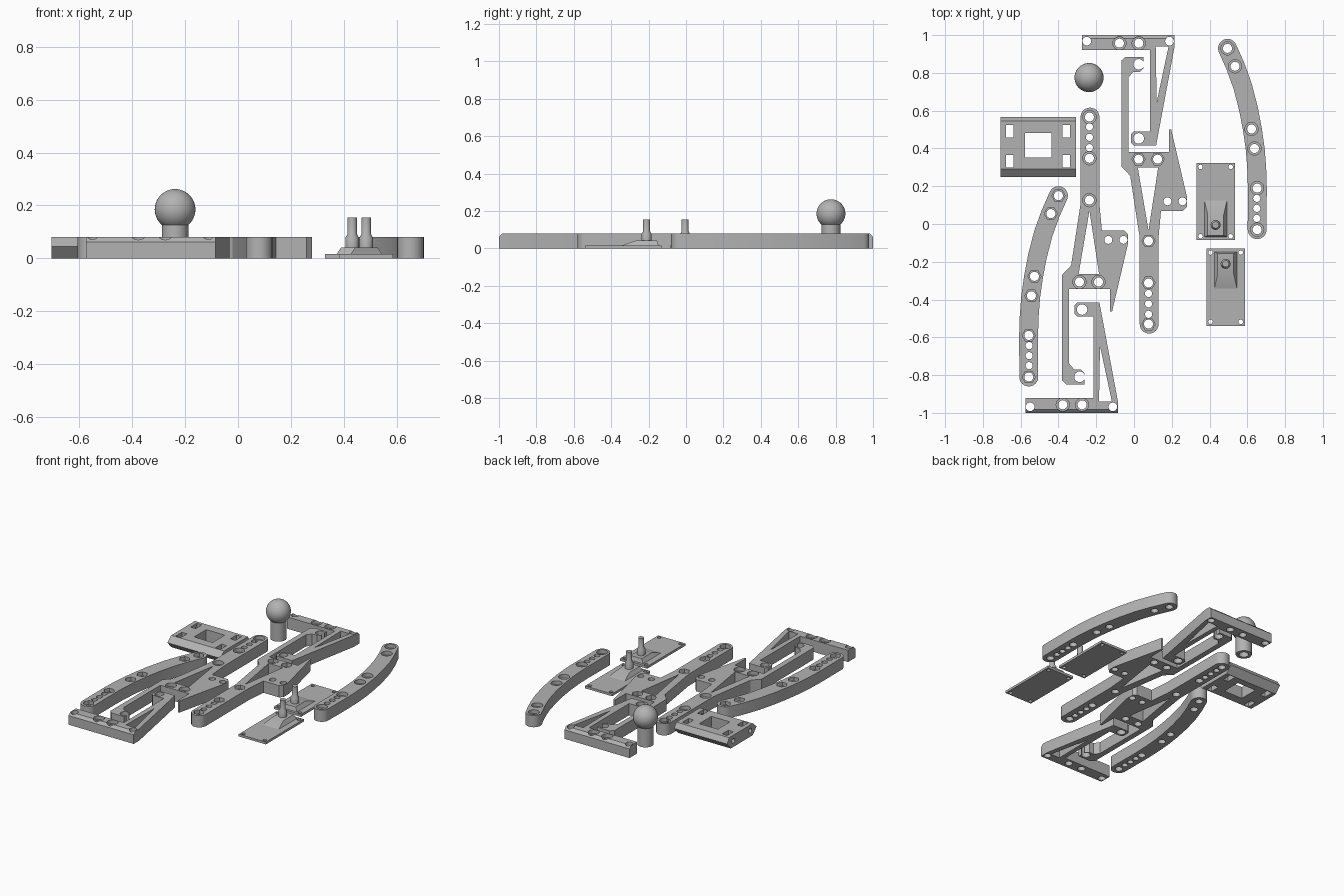
import bpy
import bmesh
from math import sin, cos, pi, radians
from mathutils import Vector

cube = bpy.data.objects.get("Cube")
if cube:
    bpy.data.objects.remove(cube, do_unlink=True)

grey = bpy.data.materials.new("plain_grey")
grey.use_nodes = True
COLOUR = (0.45, 0.45, 0.45, 1)
grey.diffuse_color = COLOUR
grey.node_tree.nodes["Principled BSDF"].inputs["Base Color"].default_value = COLOUR

T = 0.08        # thickness of the arms
R = 0.05        # half width of the arms
BOLT, RECESS, PIN = 0.024, 0.035, 0.019


def flat(a, b, c):
    return (a, b, c)


def along_x(a, b, c):
    return (c, a, b)


def arc(x, y, r, start, end, n=12):
    angles = [radians(start + (end - start) * i / n) for i in range(n + 1)]
    return [(x + r * cos(a), y + r * sin(a)) for a in angles]


def disc(x, y, r, n=24):
    return [(x + r * cos(2 * pi * i / n), y + r * sin(2 * pi * i / n)) for i in range(n)]


def rect(x0, x1, y0, y1):
    return [(x0, y0), (x1, y0), (x1, y1), (x0, y1)]


def prism(bm, pts, lo, hi, place=flat):
    bottom = [bm.verts.new(place(a, b, lo)) for a, b in pts]
    top = [bm.verts.new(place(a, b, hi)) for a, b in pts]
    bm.faces.new(bottom[::-1])
    bm.faces.new(top)
    for i in range(len(pts)):
        j = (i + 1) % len(pts)
        bm.faces.new((bottom[i], bottom[j], top[j], top[i]))


def finish(name, bm):
    bmesh.ops.recalc_face_normals(bm, faces=bm.faces)
    mesh = bpy.data.meshes.new(name)
    bm.to_mesh(mesh)
    bm.free()
    mesh.materials.append(grey)
    ob = bpy.data.objects.new(name, mesh)
    bpy.context.collection.objects.link(ob)
    return ob


def cut(ob, outlines, lo, hi, place=flat):
    """Subtract prisms from an object and keep the result as plain mesh."""
    bm = bmesh.new()
    for pts in outlines:
        prism(bm, pts, lo, hi, place)
    cutter = finish("cutter", bm)
    mod = ob.modifiers.new("cut", "BOOLEAN")
    mod.operation, mod.solver, mod.object = "DIFFERENCE", "EXACT", cutter
    graph = bpy.context.evaluated_depsgraph_get()
    mesh = bpy.data.meshes.new_from_object(ob.evaluated_get(graph))
    ob.modifiers.clear()
    ob.data = mesh
    bpy.data.objects.remove(cutter, do_unlink=True)


def slab(name, outline, holes, recesses, slots, move, sides, thick=T, chamfer_y=None):
    """Extruded outline with round holes, bolt recesses and shaped slots."""
    moved = lambda pts: [move(x, y) for x, y in pts]
    bm = bmesh.new()
    prism(bm, moved(outline), 0, thick)
    if chamfer_y is not None:
        edge = [e for e in bm.edges
                if all(abs(v.co.y - chamfer_y) < 0.001 and v.co.z > 0.01 for v in e.verts)]
        bmesh.ops.bevel(bm, geom=edge, offset=0.018, segments=1, affect="EDGES")
    ob = finish(name, bm)
    through = [disc(*h) for h in holes] + [disc(x, y, BOLT) for x, y in recesses] + slots
    cut(ob, [moved(s) for s in through], -0.02, thick + 0.02)
    if recesses:
        cut(ob, [moved(disc(x, y, RECESS, sides)) for x, y in recesses], T - 0.025, T + 0.02)
    return ob


def lathe(name, profile, x, y):
    bm = bmesh.new()
    verts = [bm.verts.new((x + r, y, z)) for r, z in profile]
    edges = [bm.edges.new(pair) for pair in zip(verts, verts[1:])]
    bmesh.ops.spin(bm, geom=verts + edges, cent=(x, y, 0), axis=(0, 0, 1),
                   angle=2 * pi, steps=40, use_duplicate=False)
    bmesh.ops.remove_doubles(bm, verts=bm.verts, dist=0.0001)
    return finish(name, bm)


def ribbon(path, r):
    """Outline of constant width around a path, with round ends."""
    pts = [Vector(p) for p in path]
    left, right = [], []
    for i, p in enumerate(pts):
        d = (pts[min(i + 1, len(pts) - 1)] - pts[max(i - 1, 0)]).normalized()
        side = Vector((-d.y, d.x)) * r
        left.append(p + side)
        right.append(p - side)

    def cap(p, start):
        off = start - p
        return [p + Vector((off.x * cos(a) + off.y * sin(a), off.y * cos(a) - off.x * sin(a)))
                for a in (pi * i / 12 for i in range(1, 12))]
    return left + cap(pts[-1], left[-1]) + right[::-1] + cap(pts[0], right[0])


stay = lambda x, y: (x, y)

# Forked levers, one the mirror of the other
lever = arc(0.08, -0.53, R, 180, 360) + [
    (0.13, -0.07), (0.143, 0.07), (0.26, 0.07), (0.28, 0.09), (0.28, 0.145),
    (0.197, 0.5), (0.185, 0.5), (0.185, 0.38), (-0.03, 0.38), (-0.03, 0.775),
    (-0.005, 0.805), (0.03, 0.805), (0.05, 0.825), (0.05, 0.885), (-0.045, 0.885),
    (-0.067, 0.865), (-0.067, 0.305), (-0.02, 0.255), (0.03, -0.07)]
lever_holes = [(0.077, -0.368 - 0.055 * i, PIN) for i in range(3)]
lever_holes += [(0.177, 0.12, 0.021), (0.257, 0.12, 0.021), (0.025, 0.845, 0.028)]
lever_recesses = [(0.077, -0.09), (0.077, -0.312), (0.077, -0.53), (0.024, 0.343), (0.125, 0.343)]
lever_slots = [[(0.02, 0.3), (0.128, 0.3), (0.077, -0.035)]]
for name, move, sides in (("back_lever", stay, 6),
                          ("front_lever", lambda x, y: (x - 0.313, 0.036 - y), 24)):
    slab(name, lever, lever_holes, lever_recesses, lever_slots, move, sides)

# Corner brackets with a braced leg
bracket = [(-0.275, 1), (-0.275, 0.92), (0.085, 0.92), (0.085, 0.49), (0, 0.49),
           (-0.015, 0.475), (-0.015, 0.43), (0, 0.415), (0.117, 0.415),
           (0.215, 0.94), (0.215, 1)]
bracket_holes = [(-0.25, 0.968, 0.023), (0.188, 0.968, 0.023), (0.025, 0.453, 0.028)]
bracket_recesses = [(-0.077, 0.957), (0.025, 0.957)]
bracket_slots = [[(0.115, 0.94), (0.183, 0.94), (0.12, 0.645)]]
for name, move, sides, edge_y in (("back_bracket", stay, 24, 1),
                                  ("front_bracket", lambda x, y: (x - 0.3, -y), 24, -1)):
    slab(name, bracket, bracket_holes, bracket_recesses, bracket_slots, move, sides,
         chamfer_y=edge_y)

# Curved arms
curve = [(0.495, 0.93), (0.537, 0.835), (0.575, 0.73), (0.606, 0.61), (0.627, 0.5),
         (0.642, 0.395), (0.65, 0.29), (0.653, 0.19), (0.652, -0.03)]
arm_holes = [(0.65, 0.136 - 0.053 * i, PIN) for i in range(3)]
arm_recesses = [(0.495, 0.93), (0.535, 0.835), (0.622, 0.503), (0.638, 0.4), (0.652, -0.03)]
for name, move, sides in (("left_curved_arm", stay, 24),
                          ("right_curved_arm", lambda x, y: (0.095 - x, y - 0.78), 6)):
    slab(name, ribbon(curve, R), arm_holes, arm_recesses + [(0.652, 0.19)], [], move, sides)

# Clip plate with sloping edges, windows and rod holes in its ends
bm = bmesh.new()
prism(bm, [(0.25, 0.045), (0.29, 0), (0.527, 0), (0.567, 0.045), (0.545, T), (0.29, T)],
      -0.706, -0.308, along_x)
clip = finish("clip_plate", bm)
windows = [rect(-0.577, -0.437, 0.352, 0.482)]
for x in (-0.677, -0.378):
    windows += [rect(x, x + 0.038, y, y + 0.066) for y in (0.298, 0.458)]
cut(clip, windows, -0.02, 0.1)
for lo, hi in ((-0.72, -0.66), (-0.36, -0.29)):
    cut(clip, [disc(y, 0.042, 0.016, 16) for y in (0.318, 0.5)], lo, hi, along_x)

# Ball on a hollow stem
lathe("ball_knob", [(0, 0.07), (0.03, 0.07), (0.03, 0), (R, 0)]
      + arc(0, 0.185, 0.077, -49.5, 90, 20), -0.238, 0.775)

# Thin base plates, each with a sloped pad and a stud
for side, move in (("back", stay), ("front", lambda x, y: (x + 0.053, -0.216 - y))):
    corners = [(x, y, 0.012) for x in (0.352, 0.512) for y in (-0.065, 0.302)]
    slab(side + "_base_plate", rect(0.33, 0.534, -0.086, 0.323), corners, [], [], move, 6, 0.016)
    bm = bmesh.new()
    prism(bm, [move(*p) for p in rect(0.37, 0.495, -0.07, 0.137)], 0.012, 0.042)
    bm.verts.ensure_lookup_table()
    for v, p in zip(bm.verts[4:], rect(0.39, 0.475, -0.06, 0.05)):
        v.co.xy = move(*p)
    finish(side + "_pad", bm)
    lathe(side + "_stud", [(0, 0.04), (0.026, 0.04), (0.026, 0.078), (0.018, 0.092),
                           (0.018, 0.155), (0, 0.155)], *move(0.432, -0.005))

# Smooth round surfaces, keep edges crisp
for ob in bpy.context.scene.objects:
    if ob.type == "MESH":
        bpy.ops.object.select_all(action="DESELECT")
        ob.select_set(True)
        bpy.context.view_layer.objects.active = ob
        bpy.ops.object.shade_smooth_by_angle(angle=radians(30))
